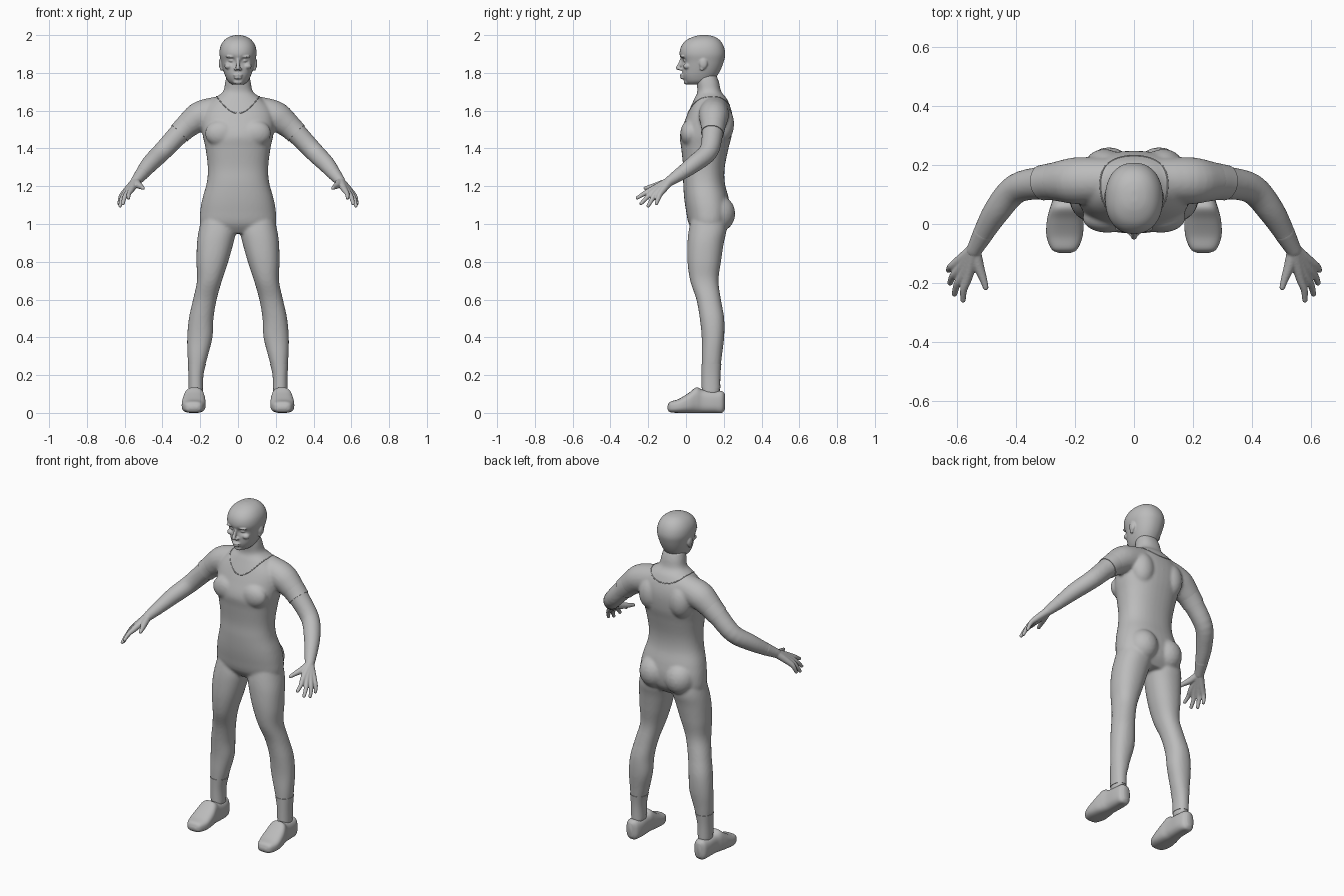
import bpy, bmesh, math
from mathutils import Vector, Matrix
from mathutils.bvhtree import BVHTree

cube = bpy.data.objects.get("Cube")
if cube:
    bpy.data.objects.remove(cube)

GREY = (0.5, 0.5, 0.5, 1)
mat = bpy.data.materials.new("plain grey")
mat.use_nodes = True
mat.diffuse_color = GREY
mat.node_tree.nodes["Principled BSDF"].inputs["Base Color"].default_value = GREY


def smooth_rows(rows, steps):
    """Catmull-Rom interpolation through rows of numbers."""
    out = []
    for i in range(len(rows) - 1):
        quad = [rows[max(i - 1, 0)], rows[i], rows[i + 1], rows[min(i + 2, len(rows) - 1)]]
        for k in range(steps):
            t = k / steps
            out.append([b + 0.5 * t * (c - a + t * (2*a - 5*b + 4*c - d + t * (3*(b - c) + d - a)))
                        for a, b, c, d in zip(*quad)])
    out.append(list(rows[-1]))
    return out


def skin(bm, rings):
    """Bridge rings of points into a closed surface."""
    loops = [[bm.verts.new(p) for p in ring] for ring in rings]
    n = len(loops[0])
    for low, high in zip(loops, loops[1:]):
        for i in range(n):
            j = (i + 1) % n
            bm.faces.new((low[i], low[j], high[j], high[i]))
    bm.faces.new(loops[0][::-1])
    bm.faces.new(loops[-1])
    return [v for loop in loops for v in loop]


def loft(bm, rows, side=1, power=2.2, along_y=False, steps=5, n=40):
    """Rows are (u min, u max, v min, v max, position) of rounded sections."""
    rings = []
    for a, b, c, d, h in smooth_rows(rows, steps):
        ring = []
        for i in range(n):
            co, si = math.cos(math.tau * i / n), math.sin(math.tau * i / n)
            u = (a + b) / 2 + (b - a) / 2 * math.copysign(abs(co) ** (2 / power), co)
            v = (c + d) / 2 + (d - c) / 2 * math.copysign(abs(si) ** (2 / power), si)
            ring.append((u * side, h, v) if along_y else (u * side, v, h))
        rings.append(ring)
    return skin(bm, rings)


def blob(bm, x, y, z, rx, ry, rz, side=1):
    m = Matrix.Translation((x * side, y, z)) @ Matrix.Diagonal((rx, ry, rz, 1))
    bmesh.ops.create_icosphere(bm, subdivisions=3, radius=1, matrix=m)


def tube(bm, rows, side=1, steps=4, n=20, ends=True):
    """Rows are (x, y, z, radius) along a limb."""
    pts = smooth_rows(rows, steps)
    cs = [Vector((p[0] * side, p[1], p[2])) for p in pts]
    rings = []
    for i, c in enumerate(cs):
        t = cs[min(i + 1, len(cs) - 1)] - cs[max(i - 1, 0)]
        u = t.cross(Vector((0, 0, 1))).normalized()
        w = u.cross(t).normalized()
        r = pts[i][3]
        rings.append([c + r * (u * math.cos(math.tau * k / n) + w * math.sin(math.tau * k / n))
                      for k in range(n)])
    skin(bm, rings)
    if ends:
        for x, y, z, r in (rows[0], rows[-1]):
            blob(bm, x, y, z, r, r, r, side)


def finish(bm, name, voxel=0, relax=0):
    """Make the object; optionally fuse its volumes into one skin."""
    bmesh.ops.recalc_face_normals(bm, faces=bm.faces)
    mesh = bpy.data.meshes.new(name)
    bm.to_mesh(mesh)
    bm.free()
    ob = bpy.data.objects.new(name, mesh)
    bpy.context.collection.objects.link(ob)
    if voxel:
        rm = ob.modifiers.new("fuse", 'REMESH')
        rm.mode, rm.voxel_size = 'VOXEL', voxel
        sm = ob.modifiers.new("relax", 'SMOOTH')
        sm.factor, sm.iterations = 0.5, relax
        deps = bpy.context.evaluated_depsgraph_get()
        ob.data = bpy.data.meshes.new_from_object(ob.evaluated_get(deps))
        ob.modifiers.clear()
    ob.data.materials.clear()
    ob.data.materials.append(mat)
    bpy.context.view_layer.objects.active = ob
    bpy.ops.object.select_all(action='DESELECT')
    ob.select_set(True)
    bpy.ops.object.shade_smooth_by_angle(angle=math.radians(50))
    return ob


# Torso, legs and arms fused into one body
torso = [(.16, .05, .19, .95), (.2, .015, .225, 1), (.2, 0, .235, 1.07), (.187, -.01, .225, 1.14),
         (.165, -.015, .205, 1.22), (.16, -.015, .205, 1.3), (.172, -.025, .225, 1.4),
         (.187, -.032, .242, 1.47), (.195, -.005, .248, 1.55), (.18, .02, .238, 1.61),
         (.125, .045, .215, 1.665), (.08, .06, .187, 1.7), (.068, .055, .175, 1.75), (.06, .05, .16, 1.79)]
leg = [(.185, .26, .085, .18, .1), (.185, .26, .085, .18, .2), (.16, .267, .083, .19, .3),
       (.135, .269, .083, .202, .4), (.13, .26, .073, .202, .5), (.113, .238, .055, .185, .6),
       (.085, .217, .022, .172, .7), (.052, .22, .008, .185, .8), (.024, .217, .008, .2, .9),
       (.01, .207, .015, .215, .97), (.02, .19, .03, .21, 1.04)]
arm = [(.08, .15, 1.605, .075), (.19, .147, 1.575, .08), (.25, .145, 1.535, .07), (.31, .14, 1.48, .057),
       (.4, .12, 1.385, .051), (.465, .045, 1.32, .046), (.51, -.03, 1.265, .036), (.543, -.09, 1.225, .027)]
bm = bmesh.new()
loft(bm, [(-w, w, f, b, z) for w, f, b, z in torso], power=2.3)
for s in (1, -1):
    loft(bm, leg, s)
    tube(bm, arm, s)
    blob(bm, .085, .165, 1.055, .09, .096, .1, s)
    blob(bm, .09, .02, 1.48, .085, .05, .07, s)
    blob(bm, .1, .19, 1.53, .07, .065, .1, s)
body = finish(bm, "body", .008, 6)

# Hands
tips = [(.565, -.185, 1.18, .58, -.258, 1.13), (.582, -.175, 1.17, .609, -.238, 1.1),
        (.597, -.158, 1.163, .624, -.2, 1.088), (.606, -.135, 1.162, .629, -.157, 1.1)]
for s, label in ((1, "left"), (-1, "right")):
    bm = bmesh.new()
    wrist = (.54, -.085, 1.228, .027)
    for x, y, z, tx, ty, tz in tips:
        tube(bm, [wrist[:3] + (.024,), (x, y, z, .016), ((x + tx) / 2 + .005, (y + ty) / 2, (z + tz) / 2 + .006, .0125),
                  (tx, ty, tz + .008, .0095)], s, n=12)
    tube(bm, [wrist[:3] + (.02,), (.528, -.14, 1.208, .019), (.512, -.185, 1.197, .0135), (.503, -.215, 1.19, .01)], s, n=12)
    tube(bm, [arm[-2], wrist], s)
    finish(bm, label + "_hand", .004, 3)

# Head with sculpted face
skull = [(.03, .01, .1, 1.738), (.052, -.006, .14, 1.755), (.068, -.018, .165, 1.785), (.08, -.02, .185, 1.82),
         (.09, -.024, .2, 1.86), (.098, -.034, .208, 1.9), (.093, -.026, .2, 1.94), (.074, 0, .18, 1.972),
         (.045, .04, .15, 1.992), (.012, .075, .115, 2)]
bm = bmesh.new()
verts = loft(bm, [(-w, w, f, b, z) for w, f, b, z in skull], n=64)
for v in verts:
    for s in (1, -1):
        d = Vector((v.co.x - s * .036, (v.co.y + .015) / 2, v.co.z - 1.864)).length
        v.co.y += .018 * math.exp(-(d / .019) ** 2)
tube(bm, [(0, -.02, 1.88, .008), (0, -.032, 1.85, .009), (0, -.043, 1.826, .011)])
blob(bm, 0, -.02, 1.788, .025, .014, .006)
blob(bm, 0, -.018, 1.774, .021, .014, .007)
blob(bm, 0, .005, 1.752, .026, .018, .014)
for s in (1, -1):
    blob(bm, .012, -.028, 1.82, .01, .012, .008, s)
    blob(bm, .036, -.016, 1.886, .03, .013, .007, s)
    blob(bm, .034, -.002, 1.865, .016, .013, .009, s)
    blob(bm, .05, .005, 1.835, .022, .02, .016, s)
    blob(bm, .09, .092, 1.85, .012, .022, .03, s)
    blob(bm, .088, .085, 1.825, .008, .012, .015, s)
finish(bm, "head", .0045, 3)

# Shoes, sock cuffs and sleeve hems
shoe = [(.215, .255, .02, .035, -.098), (.192, .28, .004, .058, -.085), (.174, .297, 0, .073, -.04),
        (.172, .295, 0, .106, .015), (.178, .285, 0, .135, .055), (.18, .275, 0, .122, .09),
        (.18, .272, 0, .116, .15), (.19, .265, 0, .115, .19), (.21, .245, .02, .1, .206)]
for s, label in ((1, "left"), (-1, "right")):
    bm = bmesh.new()
    loft(bm, shoe, s, 2.8, True)
    finish(bm, label + "_shoe")
    bm = bmesh.new()
    cuff = [r for r in smooth_rows(leg, 5) if .13 < r[4] < .27]
    loft(bm, [(a - .002, b + .002, c - .002, d + .002, z) for a, b, c, d, z in cuff], s, steps=1)
    finish(bm, label + "_sock")
    bm = bmesh.new()
    hem = [r for r in smooth_rows(arm, 6) if .24 < r[0] < .315]
    tube(bm, [(x, y, z, r - .004 + .007 * i / (len(hem) - 1)) for i, (x, y, z, r) in enumerate(hem)],
         s, steps=1, n=40, ends=False)
    finish(bm, label + "_sleeve_hem")

# Neckline piping laid onto the body
skin_tree = BVHTree.FromPolygons([v.co for v in body.data.vertices], [p.vertices[:] for p in body.data.polygons])
line = []
for i in range(65):
    a = math.tau * i / 64
    si = math.sin(a)
    spot = Vector((.115 * math.cos(a), .13 + .13 * si, 1.675 - (.06 - .025 * si) * si * si))
    line.append((*skin_tree.find_nearest(spot)[0], .0025))
bm = bmesh.new()
tube(bm, line, steps=1, n=8, ends=False)
finish(bm, "neckline")
